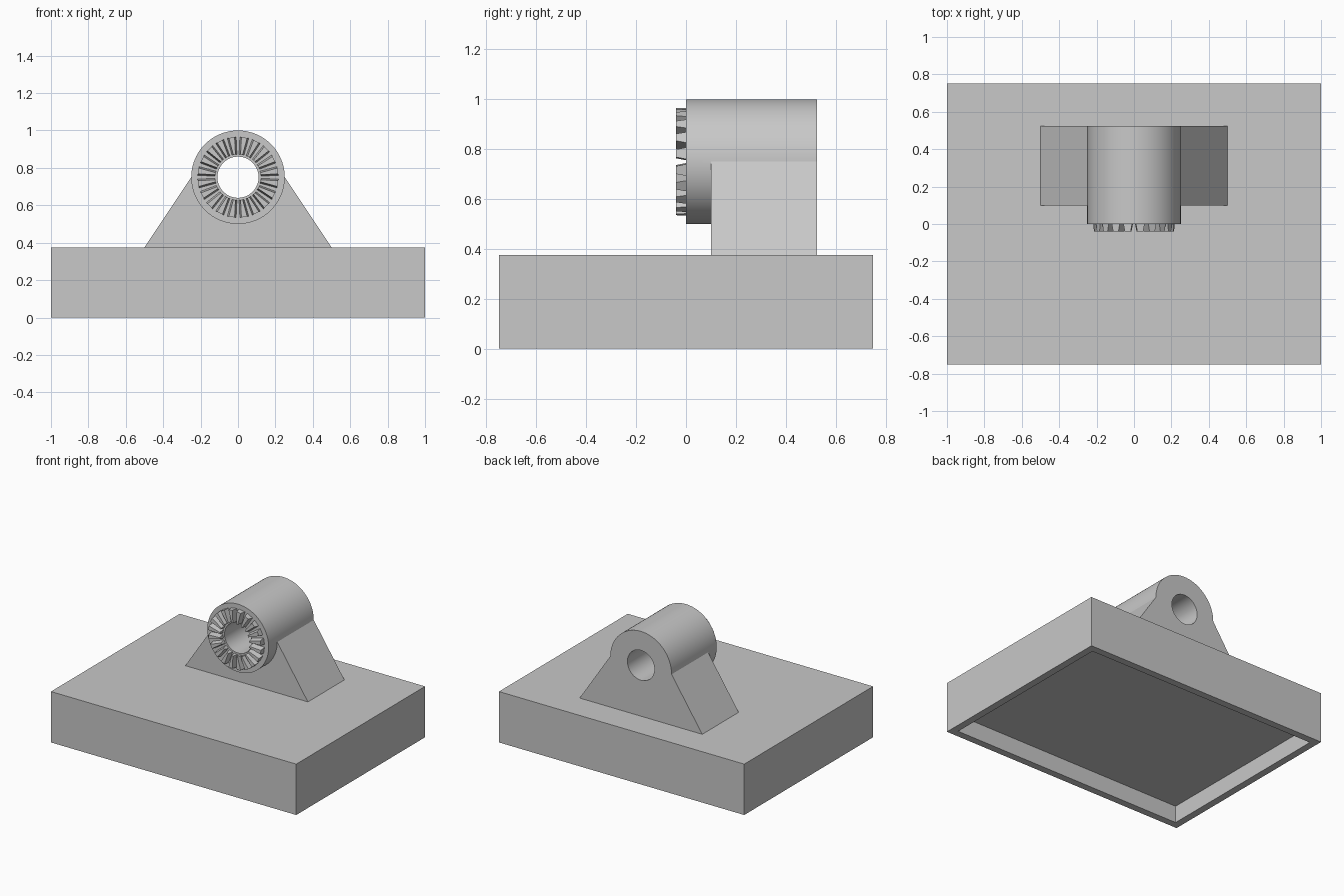
import bpy, bmesh, math
from mathutils import Matrix, Vector

old = bpy.data.objects.get("Cube")
if old:
    bpy.data.objects.remove(old)

GREY = (0.58, 0.58, 0.58, 1)
mat = bpy.data.materials.new("plain_grey")
mat.use_nodes = True
mat.diffuse_color = GREY
mat.node_tree.nodes["Principled BSDF"].inputs["Base Color"].default_value = GREY

AXIS_Z = 0.75          # height of the bore axis
BACK = 0.525           # rear face of housing and bracket


def make_object(name, bm):
    bmesh.ops.recalc_face_normals(bm, faces=bm.faces)
    mesh = bpy.data.meshes.new(name)
    bm.to_mesh(mesh)
    bm.free()
    mesh.materials.append(mat)
    obj = bpy.data.objects.new(name, mesh)
    bpy.context.collection.objects.link(obj)
    return obj


def prism(name, outline, y0, y1):
    """Extrude an (x, z) outline along y."""
    bm = bmesh.new()
    face = bm.faces.new([bm.verts.new((x, y0, z)) for x, z in outline])
    out = bmesh.ops.extrude_face_region(bm, geom=[face])
    moved = [v for v in out["geom"] if isinstance(v, bmesh.types.BMVert)]
    bmesh.ops.translate(bm, verts=moved, vec=(0, y1 - y0, 0))
    return make_object(name, bm)


def circle(radius, sides):
    steps = [math.tau * i / sides for i in range(sides)]
    return [(radius * math.cos(a), AXIS_Z + radius * math.sin(a)) for a in steps]


def boolean(target, tool, operation):
    mod = target.modifiers.new("cut", "BOOLEAN")
    mod.operation, mod.object, mod.solver = operation, tool, "EXACT"
    bpy.context.view_layer.objects.active = target
    bpy.ops.object.modifier_apply(modifier=mod.name)
    bpy.data.objects.remove(tool)


# Base block, hollowed with a shallow pocket underneath
bm = bmesh.new()
bmesh.ops.create_cube(bm, size=1, matrix=Matrix.Translation((0, 0, 0.1875))
                      @ Matrix.Diagonal((2, 1.5, 0.375, 1)))
bm.normal_update()
bottom = min(bm.faces, key=lambda f: f.calc_center_median().z)
bmesh.ops.inset_region(bm, faces=[bottom], thickness=0.075)
out = bmesh.ops.extrude_face_region(bm, geom=[bottom])
roof = [v for v in out["geom"] if isinstance(v, bmesh.types.BMVert)]
bmesh.ops.translate(bm, verts=roof, vec=(0, 0, 0.125))
if bottom.is_valid:
    bmesh.ops.delete(bm, geom=[bottom], context="FACES_ONLY")
make_object("base_block", bm)

# Bearing housing joined to the sloped bracket, with a through bore
housing = prism("bearing_housing", circle(0.25, 96), 0, BACK)
bracket = prism("bracket", [(-0.5, 0.375), (0.5, 0.375), (0.25, AXIS_Z), (-0.25, AXIS_Z)], 0.1, BACK)
boolean(housing, bracket, "UNION")
boolean(housing, prism("bore", circle(0.11, 64), -0.1, BACK + 0.1), "DIFFERENCE")
bpy.ops.object.select_all(action="DESELECT")
housing.select_set(True)
bpy.context.view_layer.objects.active = housing
bpy.ops.object.shade_smooth_by_angle(angle=math.radians(25))

# Ring of radial face teeth, each a tapered block
TEETH = 20
bm = bmesh.new()
for i in range(TEETH):
    turn = Matrix.Rotation(math.tau * (i + 0.5) / TEETH, 3, "Y")
    grid = []
    for r in (0.122, 0.215):
        half = r * math.tan(math.radians(6.3))
        for y, w in ((0, half), (-0.04, half - 0.008)):
            for side in (-1, 1):
                p = turn @ Vector((r, y, side * w))
                grid.append(bm.verts.new(p + Vector((0, 0, AXIS_Z))))
    a, b, c, d, e, f, g, h = grid
    for quad in ((a, b, d, c), (e, f, h, g), (a, c, g, e), (b, d, h, f), (c, d, h, g), (a, b, f, e)):
        bm.faces.new(quad)
make_object("face_teeth", bm)
